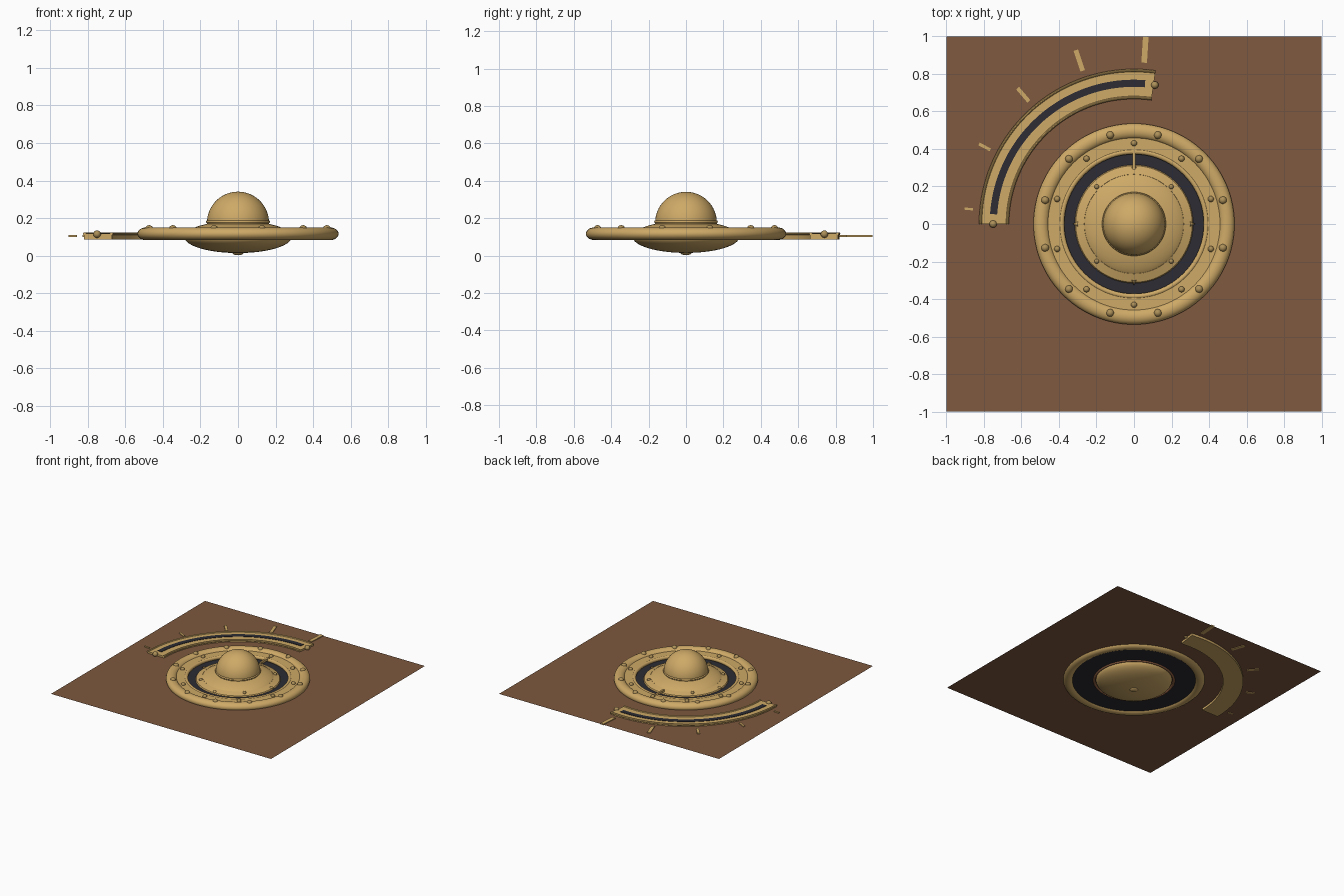
import bpy, bmesh
from math import sin, cos, pi, radians
from mathutils import Matrix

cube = bpy.data.objects.get("Cube")
if cube:
    bpy.data.objects.remove(cube, do_unlink=True)


def material(name, rgb):
    m = bpy.data.materials.new(name)
    m.use_nodes = True
    m.diffuse_color = (*rgb, 1)
    m.node_tree.nodes["Principled BSDF"].inputs["Base Color"].default_value = (*rgb, 1)
    return m


BRASS = material("brass", (0.62, 0.40, 0.135))
RIVET = material("aged brass", (0.42, 0.28, 0.10))
DARK = material("dark steel", (0.025, 0.025, 0.034))
WOOD = material("brown panel", (0.21, 0.10, 0.05))
COPPER = material("copper", (0.27, 0.115, 0.055))


def finish(name, bm, mat, smooth=True):
    bmesh.ops.recalc_face_normals(bm, faces=bm.faces)
    me = bpy.data.meshes.new(name)
    bm.to_mesh(me)
    bm.free()
    me.materials.append(mat)
    ob = bpy.data.objects.new(name, me)
    bpy.context.collection.objects.link(ob)
    if smooth:
        bpy.ops.object.select_all(action='DESELECT')
        ob.select_set(True)
        bpy.context.view_layer.objects.active = ob
        bpy.ops.object.shade_smooth_by_angle(angle=radians(35))
    return ob


def sweep(name, section, mat, start=0, end=360, steps=96):
    """Sweep a closed (radius, z) section around the z axis."""
    bm = bmesh.new()
    full = end - start == 360
    rings = []
    for i in range(steps if full else steps + 1):
        a = radians(start + (end - start) * i / steps)
        rings.append([bm.verts.new((r * cos(a), r * sin(a), z)) for r, z in section])
    n = len(section)
    for i in range(steps):
        a, b = rings[i], rings[(i + 1) % len(rings)]
        for j in range(n):
            k = (j + 1) % n
            bm.faces.new((a[j], a[k], b[k], b[j]))
    if not full:
        bm.faces.new(rings[0])
        bm.faces.new(rings[-1])
    return finish(name, bm, mat)


def box(r0, r1, z0, z1):
    return [(r0, z0), (r1, z0), (r1, z1), (r0, z1)]


def circle(r, z, rad, n=20):
    return [(r + rad * cos(2 * pi * i / n), z + rad * sin(2 * pi * i / n)) for i in range(n)]


def ball(name, radius, z, mat, flat=1.0):
    bm = bmesh.new()
    bmesh.ops.create_uvsphere(bm, u_segments=64, v_segments=32, radius=radius,
                              matrix=Matrix.Translation((0, 0, z)) @ Matrix.Diagonal((1, 1, flat, 1)))
    return finish(name, bm, mat)


def rivets(name, places, size, z):
    """Small round heads at (radius, angle) places."""
    bm = bmesh.new()
    for r, a in places:
        a = radians(a)
        bmesh.ops.create_uvsphere(bm, u_segments=16, v_segments=10, radius=size,
                                  matrix=Matrix.Translation((r * cos(a), r * sin(a), z)))
    finish(name, bm, RIVET)


def bar(name, r0, r1, angle, width, z0, z1):
    bm = bmesh.new()
    place = (Matrix.Rotation(radians(angle), 4, 'Z')
             @ Matrix.Translation(((r0 + r1) / 2, 0, (z0 + z1) / 2))
             @ Matrix.Diagonal((r1 - r0, width, z1 - z0, 1)))
    bmesh.ops.create_cube(bm, size=1, matrix=place)
    finish(name, bm, BRASS, False)


# Thin backing panel
bm = bmesh.new()
bmesh.ops.create_grid(bm, x_segments=1, y_segments=1, size=0.997,
                      matrix=Matrix.Translation((0, 0, 0.104)))
finish("backing_panel", bm, WOOD, False)

# Outer bezel, stepped inner ring and dark track
sweep("outer_bezel", circle(0.495, 0.117, 0.033) and
      [(0.494 + 0.041 * cos(2 * pi * i / 24), 0.117 + 0.033 * sin(2 * pi * i / 24)) for i in range(24)], BRASS)
sweep("inner_ring", box(0.39, 0.47, 0.109, 0.132), BRASS)
sweep("inner_lip", circle(0.385, 0.122, 0.014), BRASS)
sweep("dark_track", box(0.29, 0.465, 0.096, 0.109), DARK)
sweep("copper_collar", circle(0.298, 0.097, 0.010), COPPER)

# Central saucer and dome
ball("saucer", 0.285, 0.1, BRASS, 0.30)
sweep("saucer_flange", [(0.24, 0.11), (0.315, 0.11), (0.31, 0.118), (0.265, 0.133)], BRASS)
ball("dome", 0.165, 0.176, BRASS)
sweep("dome_collar", circle(0.163, 0.181, 0.007, 12), BRASS)
ball("bottom_nub", 0.03, 0.015, BRASS, 0.4)

# Rivets on the rings
rivets("bezel_rivets", [(0.49, 15 + 30 * i) for i in range(12)], 0.021, 0.142)
rivets("ring_rivets", [(0.43, 90 + 36 * i) for i in range(10)], 0.016, 0.133)
rivets("flange_rivets", [(0.28, 45 + 90 * i) for i in range(4)], 0.013, 0.128)

# Four small outward pointers and the needle at the back
bm = bmesh.new()
for i in range(4):
    bmesh.ops.create_cone(bm, cap_ends=True, segments=16, radius1=0.013, radius2=0, depth=0.03,
                          matrix=Matrix.Rotation(i * pi / 2, 4, 'Z')
                          @ Matrix.Translation((0.313, 0, 0.122))
                          @ Matrix.Rotation(pi / 2, 4, 'Y'))
finish("pointers", bm, BRASS)
bar("needle", 0.29, 0.40, 90, 0.014, 0.12, 0.138)

# Curved scale with rims and a dark slot
sweep("scale_plate", box(0.67, 0.82, 0.086, 0.118), BRASS, 82, 180, 64)
for label, r in (("inner", 0.673), ("outer", 0.817)):
    sweep("scale_rim_" + label, circle(r, 0.117, 0.008, 10), BRASS, 82, 180, 64)
sweep("scale_slot", box(0.73, 0.768, 0.114, 0.121), DARK, 85.5, 176, 64)
rivets("scale_end_rivets", [(0.75, 180), (0.748, 81.5)], 0.02, 0.115)

# Tick marks growing along the scale
for i in range(5):
    bar("tick_%d" % (i + 1), 0.86, 0.905 + 0.0235 * i, 174.8 - 22.1 * i,
        0.012 + 0.0045 * i, 0.1, 0.111)
